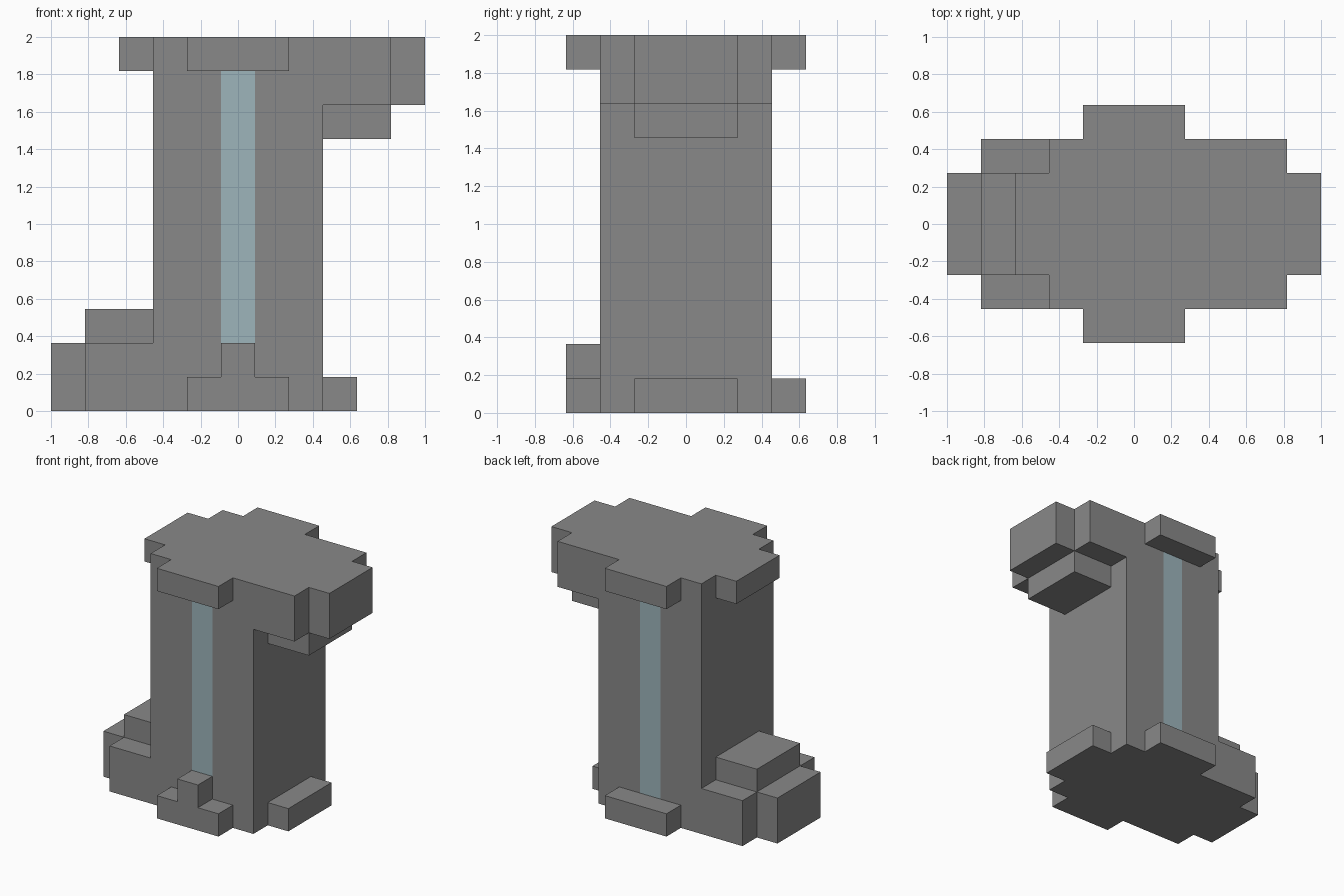
import bpy
import bmesh
from mathutils import Vector

U = 2 / 11  # one block step

cube = bpy.data.objects.get("Cube")
if cube:
    bpy.data.objects.remove(cube, do_unlink=True)


def material(name, color):
    mat = bpy.data.materials.new(name)
    mat.use_nodes = True
    mat.diffuse_color = (*color, 1)
    bsdf = next(n for n in mat.node_tree.nodes if n.type == "BSDF_PRINCIPLED")
    bsdf.inputs["Base Color"].default_value = (*color, 1)
    bsdf.inputs["Roughness"].default_value = 0.9
    return mat


STONE = material("grey stone", (0.25, 0.25, 0.25))
GLOW = material("pale blue", (0.34, 0.46, 0.50))


def finish(name, bm, *mats):
    mesh = bpy.data.meshes.new(name)
    bmesh.ops.recalc_face_normals(bm, faces=bm.faces)
    bm.to_mesh(mesh)
    bm.free()
    for mat in mats:
        mesh.materials.append(mat)
    obj = bpy.data.objects.new(name, mesh)
    bpy.context.collection.objects.link(obj)
    return obj


def block(name, x, y, z):
    """Box from (min, max) ranges given in block steps."""
    bm = bmesh.new()
    bmesh.ops.create_cube(bm, size=1)
    for v in bm.verts:
        v.co = Vector([U * (r[0] if c < 0 else r[1]) for c, r in zip(v.co, (x, y, z))])
    return finish(name, bm, STONE)


# Pillar with its foot and overhang, extruded from one front profile
profile = [(-4.5, 0), (2.5, 0), (2.5, 9), (4.5, 9), (4.5, 11),
           (-2.5, 11), (-2.5, 2), (-4.5, 2)]
bm = bmesh.new()
face = bm.faces.new([bm.verts.new((x * U, -2.5 * U, z * U)) for x, z in profile])
ext = bmesh.ops.extrude_face_region(bm, geom=[face])
bmesh.ops.translate(bm, vec=(0, 5 * U, 0),
                    verts=[e for e in ext["geom"] if isinstance(e, bmesh.types.BMVert)])
bmesh.ops.recalc_face_normals(bm, faces=bm.faces)

# Coloured stripe cut into the front and back faces
for x in (-0.5, 0.5):
    bmesh.ops.bisect_plane(bm, geom=bm.verts[:] + bm.edges[:] + bm.faces[:],
                           plane_co=(x * U, 0, 0), plane_no=(1, 0, 0))
for f in bm.faces:
    if abs(f.normal.y) > 0.9 and abs(f.calc_center_median().x) < 0.5 * U:
        f.material_index = 1
finish("pillar", bm, STONE, GLOW)

# Ledges on the front and back, at top and bottom
MID = (-1.5, 1.5)
for side, y in (("front", (-3.5, -2.5)), ("back", (2.5, 3.5))):
    for level, z in (("bottom", (0, 1)), ("top", (10, 11))):
        block(f"{side}_{level}_ledge", MID, y, z)
block("front_knob", (-0.5, 0.5), (-3.5, -2.5), (1, 2))

# Right foot and left overhang are point-symmetric through the pillar
for s, low, name in ((-1, 0, "foot"), (1, 11, "overhang")):
    def span(a, b):
        return tuple(sorted((s * a, s * b)))

    def rise(a, b):
        return tuple(sorted((abs(low - a), abs(low - b))))

    block(f"{name}_tip", span(4.5, 5.5), MID, rise(0, 2))
    block(f"{name}_step", span(2.5, 4.5), MID, rise(2, 3))
    block(f"{name}_opposite_ledge", span(-3.5, -2.5), MID, rise(0, 1))
